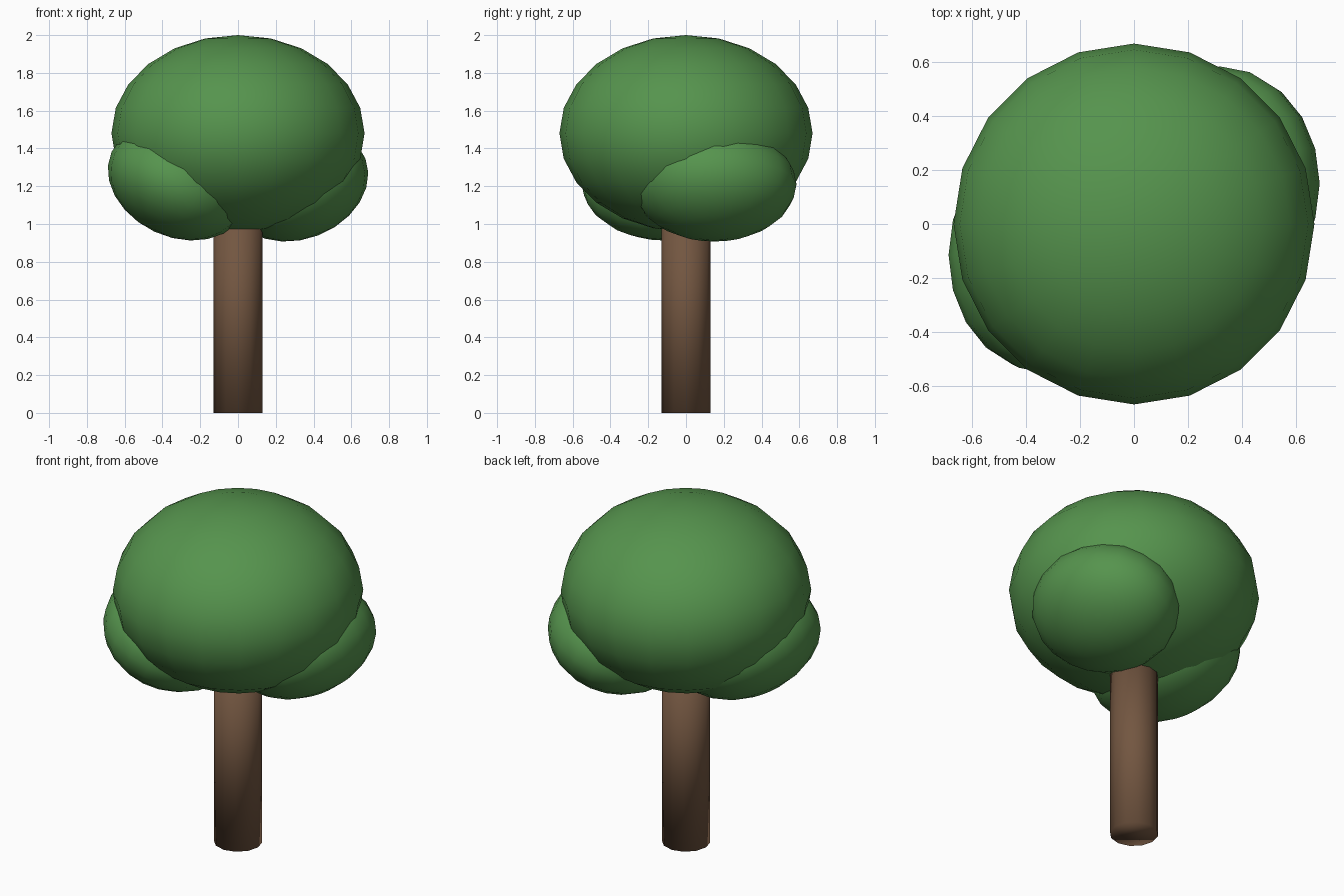
import bpy
from math import radians

if "Cube" in bpy.data.objects:
    bpy.data.objects.remove(bpy.data.objects["Cube"])


def material(name, rgb):
    mat = bpy.data.materials.new(name)
    mat.diffuse_color = (*rgb, 1)
    mat.use_nodes = True
    mat.node_tree.nodes["Principled BSDF"].inputs["Base Color"].default_value = mat.diffuse_color
    return mat


leaf_green = material("leaf_green", (0.092, 0.295, 0.075))
bark_brown = material("bark_brown", (0.17, 0.093, 0.052))


def finish(name, mat):
    obj = bpy.context.object
    obj.name = name
    obj.data.materials.append(mat)
    bpy.ops.object.shade_smooth()
    return obj


def leaf_blob(name, centre, radii, tilt=0):
    """Ellipsoid of leaves, tilted about the y axis."""
    bpy.ops.mesh.primitive_uv_sphere_add(
        segments=20, ring_count=12, radius=1, location=centre,
        rotation=(0, radians(tilt), 0))
    bpy.context.object.scale = radii
    return finish(name, leaf_green)


# Trunk, running up into the crown
bpy.ops.mesh.primitive_cylinder_add(
    vertices=12, radius=0.13, depth=1.1, location=(0, 0, 0.55))
finish("trunk", bark_brown)

# Large crown with two lower side clumps whose outer ends tip upward
leaf_blob("main_crown", (0, 0, 1.48), (0.67, 0.67, 0.52))
leaf_blob("right_clump", (0.32, 0.15, 1.21), (0.38, 0.435, 0.29), -21)
leaf_blob("left_clump", (-0.32, -0.115, 1.22), (0.385, 0.44, 0.288), 25)
